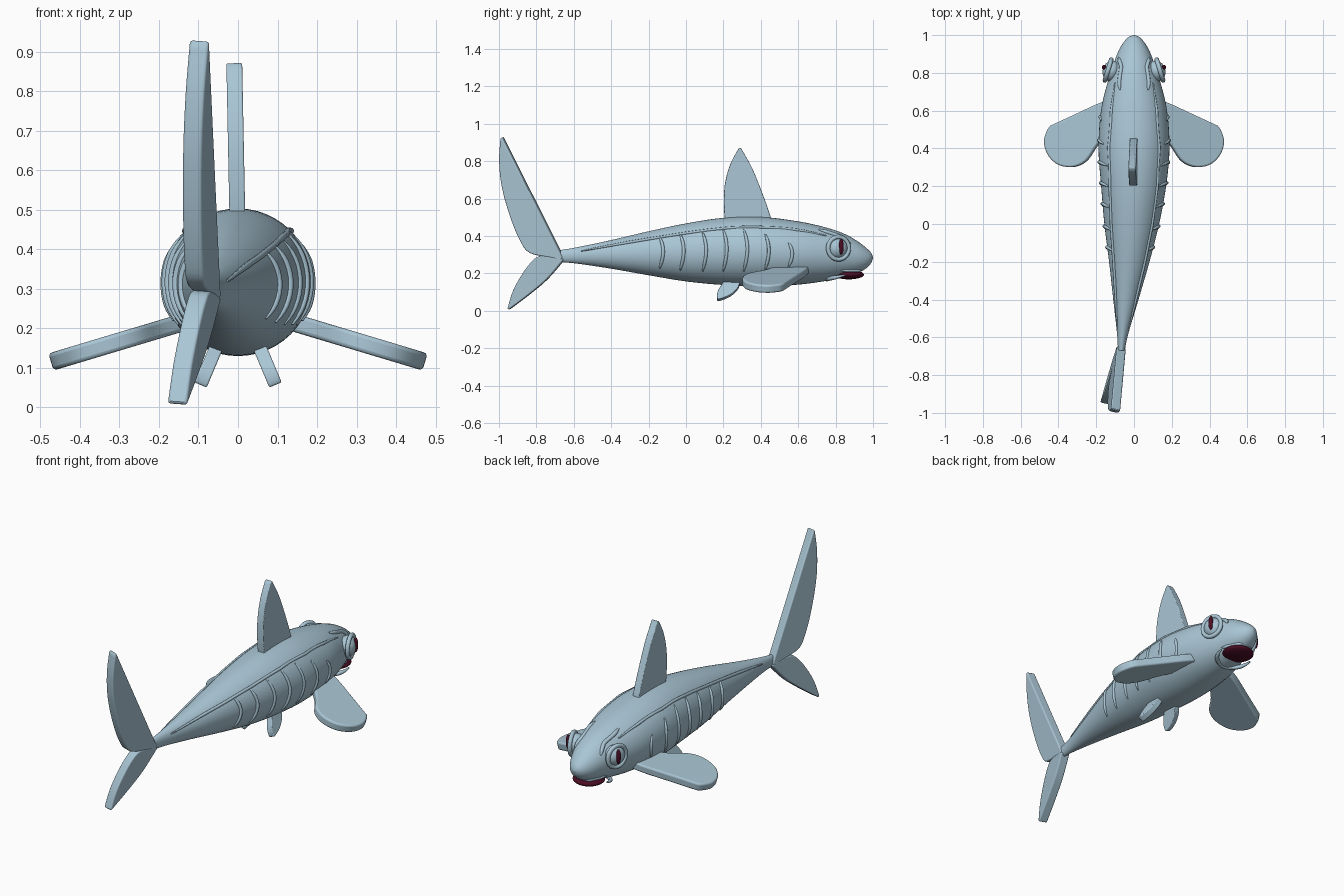
import bpy, bmesh, math
from mathutils import Vector

if "Cube" in bpy.data.objects:
    bpy.data.objects.remove(bpy.data.objects["Cube"])


def material(name, rgb):
    m = bpy.data.materials.new(name)
    m.diffuse_color = (*rgb, 1)
    m.use_nodes = True
    m.node_tree.nodes["Principled BSDF"].inputs["Base Color"].default_value = m.diffuse_color
    return m


SKIN = material("pale blue grey skin", (0.40, 0.565, 0.665))
RED = material("dark red", (0.07, 0.004, 0.018))

# body stations: y, centre x, half width, bottom z, top z
ROWS = [(1.0, 0, 0.002, 0.283, 0.287), (0.99, 0, 0.028, 0.255, 0.31), (0.965, 0, 0.053, 0.228, 0.335),
        (0.92, 0, 0.08, 0.203, 0.37), (0.85, 0, 0.108, 0.183, 0.41), (0.75, 0, 0.14, 0.16, 0.445),
        (0.6, 0, 0.175, 0.14, 0.478), (0.4, 0, 0.188, 0.13, 0.502), (0.2, -0.002, 0.172, 0.138, 0.497),
        (0, -0.012, 0.145, 0.157, 0.467), (-0.2, -0.025, 0.107, 0.19, 0.425),
        (-0.4, -0.043, 0.067, 0.225, 0.378), (-0.58, -0.06, 0.03, 0.252, 0.34), (-0.67, -0.067, 0.018, 0.26, 0.325)]


def spline(pts, n, closed=False):
    """Catmull-Rom through a list of points."""
    pts = [Vector(p) for p in pts]
    k = len(pts)
    out = []
    for i in range(k if closed else k - 1):
        if closed:
            a, b, c, d = (pts[(i + j) % k] for j in (-1, 0, 1, 2))
        else:
            a, b, c, d = (pts[min(max(i + j, 0), k - 1)] for j in (-1, 0, 1, 2))
        for s in range(n):
            t = s / n
            out.append(0.5 * (2 * b + (c - a) * t + (2 * a - 5 * b + 4 * c - d) * t * t
                              + (3 * b - a - 3 * c + d) * t ** 3))
    if not closed:
        out.append(pts[-1])
    return out


def finish(name, bm, mat, angle=50):
    bmesh.ops.recalc_face_normals(bm, faces=bm.faces)
    me = bpy.data.meshes.new(name)
    bm.to_mesh(me)
    bm.free()
    return add(name, me, mat, angle)


def add(name, me, mat, angle=50):
    ob = bpy.data.objects.new(name, me)
    bpy.context.collection.objects.link(ob)
    me.materials.clear()
    me.materials.append(mat)
    bpy.ops.object.select_all(action='DESELECT')
    ob.select_set(True)
    bpy.context.view_layer.objects.active = ob
    bpy.ops.object.shade_smooth_by_angle(angle=math.radians(angle))
    return ob


def section(y):
    """Body centre x, half width, centre z, half height at y."""
    for a, b in zip(ROWS, ROWS[1:]):
        if b[0] <= y <= a[0]:
            t = (a[0] - y) / (a[0] - b[0])
            r = [p + (q - p) * t for p, q in zip(a, b)]
            return r[1], r[2], (r[3] + r[4]) / 2, (r[4] - r[3]) / 2


def on_skin(s, y, z, lift=0.0):
    cx, hw, cz, hh = section(y)
    u = max(-0.98, min(0.98, (z - cz) / hh))
    return Vector((cx + s * (hw * math.sqrt(1 - u * u) + lift), y, cz + u * hh))


def tube(name, pts, radius, mat=SKIN, taper=True, closed=False):
    cu = bpy.data.curves.new(name, 'CURVE')
    cu.dimensions = '3D'
    cu.bevel_depth = radius
    cu.bevel_resolution = 2
    cu.use_fill_caps = True
    sp = cu.splines.new('POLY')
    sp.points.add(len(pts) - 1)
    sp.use_cyclic_u = closed
    for i, p in enumerate(pts):
        sp.points[i].co = (*p, 1)
        if taper:
            sp.points[i].radius = 0.4 + 0.6 * min(1, 6 * i / len(pts), 6 * (len(pts) - 1 - i) / len(pts))
    tmp = bpy.data.objects.new(name + "_curve", cu)
    bpy.context.collection.objects.link(tmp)
    me = bpy.data.meshes.new_from_object(tmp.evaluated_get(bpy.context.evaluated_depsgraph_get()))
    bpy.data.objects.remove(tmp)
    return add(name, me, mat)


def fin(name, outline, place, normal, thick):
    """Rounded plate: outline points mapped to 3D and thickened along normal."""
    bm = bmesh.new()
    nv = Vector(normal).normalized() * thick / 2
    pts = [Vector(place(*p)) for p in outline]
    lo = [bm.verts.new(p - nv) for p in pts]
    hi = [bm.verts.new(p + nv) for p in pts]
    bm.faces.new(lo)
    bm.faces.new(hi)
    for i in range(len(pts)):
        j = (i + 1) % len(pts)
        bm.faces.new((lo[i], lo[j], hi[j], hi[i]))
    ob = finish(name, bm, SKIN, 35)
    bv = ob.modifiers.new("soft edge", 'BEVEL')
    bv.width = thick * 0.25
    bv.segments = 3
    bv.limit_method = 'ANGLE'
    bv.angle_limit = math.radians(50)
    return ob


def ball(name, loc, radii, mat, turn=0):
    bm = bmesh.new()
    bmesh.ops.create_uvsphere(bm, u_segments=32, v_segments=16, radius=1)
    ob = finish(name, bm, mat)
    ob.location, ob.scale, ob.rotation_euler = loc, radii, (0, 0, turn)
    return ob


# body loft
bm = bmesh.new()
N = 48
rings = []
for y, cx, hw, lo, hi in spline(ROWS, 5):
    rings.append([bm.verts.new((cx + hw * math.cos(a), y, (lo + hi) / 2 + (hi - lo) / 2 * math.sin(a)))
                  for a in (2 * math.pi * k / N for k in range(N))])
for r, q in zip(rings, rings[1:]):
    for k in range(N):
        bm.faces.new((r[k], r[(k + 1) % N], q[(k + 1) % N], q[k]))
bm.faces.new(rings[0])
bm.faces.new(rings[-1])
finish("body", bm, SKIN)

# dorsal fin
fin("dorsal_fin", spline([(0.45, 0.47), (0.45, 0.51), (0.40, 0.65), (0.35, 0.77), (0.292, 0.872)], 5)
    + spline([(0.28, 0.865), (0.235, 0.78), (0.207, 0.67), (0.203, 0.55), (0.212, 0.46)], 5),
    lambda y, z: (-0.002 - 0.02 * (z - 0.5), y, z), (1, 0, 0.02), 0.04)

# tail fins follow the bend of the body
def tail(y, z):
    return (-0.067 + 0.23 * (y + 0.66) + 0.07 * (z - 0.3), y, z)


TAIL_N = (1, -0.23, -0.07)
fin("upper_tail_fin", [(-0.655, 0.285), (-0.98, 0.93)]
    + spline([(-0.988, 0.92), (-0.995, 0.8), (-0.98, 0.66), (-0.935, 0.5), (-0.88, 0.37),
              (-0.83, 0.31), (-0.72, 0.285), (-0.665, 0.27)], 5), tail, TAIL_N, 0.05)
fin("lower_tail_fin", spline([(-0.65, 0.275), (-0.74, 0.17), (-0.84, 0.085), (-0.945, 0.006)], 5)
    + spline([(-0.95, 0.015), (-0.92, 0.11), (-0.87, 0.2), (-0.82, 0.265), (-0.77, 0.295), (-0.67, 0.285)], 5),
    tail, TAIL_N, 0.05)

PEC = [(0.11, 0.66), (0.18, 0.64), (0.31, 0.58), (0.44, 0.52)]
PEC_END = [(0.455, 0.5), (0.473, 0.44), (0.455, 0.37), (0.40, 0.315), (0.32, 0.302), (0.25, 0.335),
           (0.19, 0.42), (0.11, 0.5)]
PELVIC = [(0.29, 0.15), (0.275, 0.115), (0.235, 0.08), (0.18, 0.058), (0.166, 0.065), (0.17, 0.1), (0.2, 0.15)]
RIBS = [(-0.13, 0.225, 0.395), (-0.02, 0.215, 0.41), (0.1, 0.21, 0.42), (0.21, 0.21, 0.435),
        (0.32, 0.21, 0.435), (0.435, 0.22, 0.41), (0.56, 0.235, 0.365)]
RIDGE = [(-0.56, 0.32), (-0.3, 0.367), (0.07, 0.425), (0.31, 0.447), (0.56, 0.437), (0.75, 0.402)]

for s, side in ((1, "right"), (-1, "left")):
    # paired fins
    fin("pectoral_fin_" + side, spline(PEC, 4) + spline(PEC_END, 5),
        lambda x, y: (s * x, y, 0.203 - 0.3 * (x - 0.18)), (s * 0.3, 0, 1), 0.045)
    fin("pelvic_fin_" + side, spline(PELVIC, 5),
        lambda y, z: (s * (0.06 + 0.42 * (0.14 - z)), y, z), (s, 0, 0.42), 0.034)
    # flank ribs and the long ridge above them
    for i, (y, lo, hi) in enumerate(RIBS):
        arc = [on_skin(s, y - 0.012 + 0.02 * math.sin(math.pi * (k / 14) ** 0.9), hi + (lo - hi) * k / 14, 0.002)
               for k in range(15)]
        tube(f"flank_rib_{side}_{i + 1}", arc, 0.009)
    tube("flank_ridge_" + side, [on_skin(s, p[0], p[1], 0.001) for p in spline(RIDGE, 8)], 0.008)
    # eye: ball, lid ring, pupil slit, brow
    turn = s * 0.3
    out = Vector((math.cos(turn) * s, abs(math.sin(turn)), 0))
    along = Vector((-out.y * s, abs(out.x), 0))
    eye = Vector((s * 0.12, 0.81, 0.335))
    ball("eye_" + side, eye, (0.046, 0.056, 0.056), SKIN, turn)
    ring = [eye + out * 0.018 + along * 0.058 * math.cos(a) + Vector((0, 0, 0.06 * math.sin(a)))
            for a in (2 * math.pi * k / 32 for k in range(32))]
    tube("eye_rim_" + side, ring, 0.012, taper=False, closed=True)
    ball("pupil_" + side, eye + out * 0.042 + along * 0.008 + Vector((0, 0, 0.008)),
         (0.012, 0.013, 0.042), RED, turn)
    tube("brow_" + side, [on_skin(s, p[0], p[1], 0.002) for p in
                          spline([(0.71, 0.435), (0.78, 0.412), (0.84, 0.39), (0.88, 0.35)], 6)], 0.011)

# mouth with upper lip fold
ball("mouth", (0, 0.87, 0.193), (0.085, 0.082, 0.025), RED)
lip = [on_skin(1 if k < 13 else -1, 0.83 + 0.11 * math.sin(math.pi * k / 24), 0.215) for k in range(25)]
tube("lip_right", lip[:11], 0.009)
tube("lip_left", lip[14:], 0.009)
jaw = [(0.1 * math.cos(a), 0.85 - 0.1 * math.sin(a), 0.19 - 0.022 * math.sin(a))
       for a in (math.pi * k / 24 for k in range(25))]
tube("lower_lip", jaw, 0.011)
